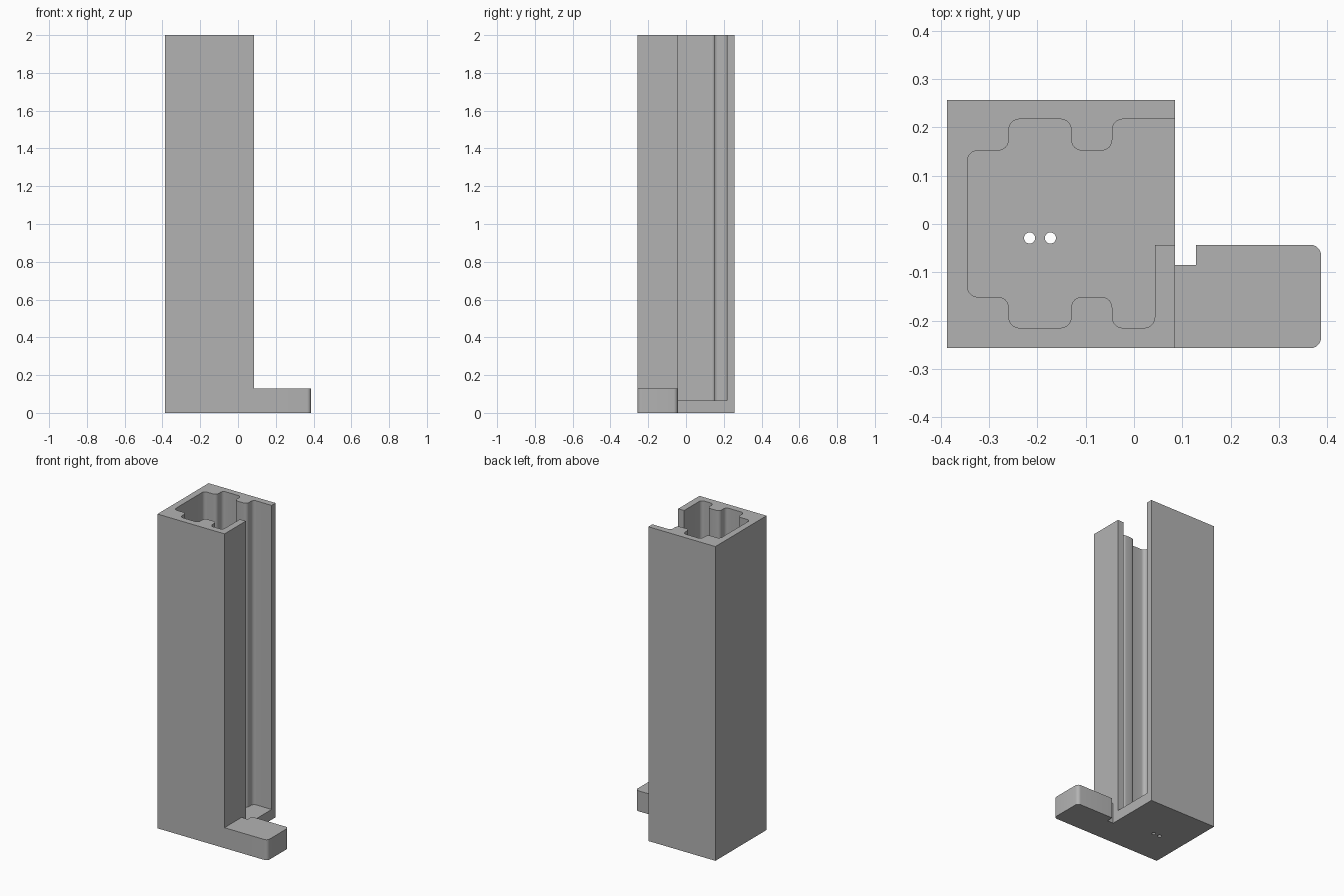
import bpy
import math
from mathutils import Vector

default = bpy.data.objects.get("Cube")
if default:
    bpy.data.objects.remove(default, do_unlink=True)

grey = bpy.data.materials.new("plain grey")
grey.use_nodes = True
grey.diffuse_color = (0.45, 0.45, 0.45, 1)
grey.node_tree.nodes["Principled BSDF"].inputs["Base Color"].default_value = (0.45, 0.45, 0.45, 1)

R = 0.022  # fillet radius


def rounded(points, steps=6):
    """Outline with a fillet at each (x, y, radius) corner."""
    out = []
    for i, (x, y, r) in enumerate(points):
        p = Vector((x, y))
        if r == 0:
            out.append(p)
            continue
        a = (Vector(points[i - 1][:2]) - p).normalized()
        b = (Vector(points[(i + 1) % len(points)][:2]) - p).normalized()
        centre = p + (a + b) * r
        for k in range(steps + 1):
            t = math.pi / 2 * k / steps
            out.append(centre - b * r * math.cos(t) - a * r * math.sin(t))
    return out


def prism(name, outline, z0, z1):
    """Counter-clockwise outline extruded upward."""
    n = len(outline)
    verts = [(p[0], p[1], z) for z in (z0, z1) for p in outline]
    faces = [list(range(n))[::-1], list(range(n, 2 * n))]
    faces += [(i, (i + 1) % n, (i + 1) % n + n, i + n) for i in range(n)]
    mesh = bpy.data.meshes.new(name)
    mesh.from_pydata(verts, [], faces)
    mesh.materials.append(grey)
    obj = bpy.data.objects.new(name, mesh)
    bpy.context.collection.objects.link(obj)
    return obj


def cut(target, cutter):
    cutter.hide_render = True
    cutter.hide_set(True)
    cutter.display_type = 'WIRE'
    mod = target.modifiers.new(cutter.name, 'BOOLEAN')
    mod.operation = 'DIFFERENCE'
    mod.solver = 'EXACT'
    mod.object = cutter


# Upright column
x0, x1, y0, y1 = -0.387, 0.085, -0.257, 0.257
column = prism("column", [(x0, y0), (x1, y0), (x1, y1), (x0, y1)], 0, 2)

# Notched channel, open on the side above the floor
cavity = [(0.2, 0.217, 0), (-0.045, 0.217, R), (-0.045, 0.152, R), (-0.13, 0.152, R),
          (-0.13, 0.217, R), (-0.259, 0.217, R), (-0.259, 0.152, R), (-0.345, 0.152, R),
          (-0.345, -0.151, R), (-0.259, -0.151, R), (-0.259, -0.215, R), (-0.13, -0.215, R),
          (-0.13, -0.151, R), (-0.045, -0.151, R), (-0.045, -0.215, R), (0.043, -0.215, R),
          (0.043, -0.043, 0), (0.2, -0.043, 0)]
cut(column, prism("channel_cutter", rounded(cavity), 0.065, 2.1))

# Two small holes through the floor
for side, x in (("right", -0.216), ("left", -0.173)):
    ring = [(x + 0.0115 * math.cos(k * math.tau / 24), -0.029 + 0.0115 * math.sin(k * math.tau / 24))
            for k in range(24)]
    cut(column, prism(side + "_hole_cutter", ring, -0.1, 0.2))

# Foot with rounded end and a notch beside the column
prism("foot", rounded([(x1, y0, 0), (0.387, y0, R), (0.387, -0.043, R), (0.128, -0.043, 0),
                       (0.128, -0.085, 0), (x1, -0.085, 0)]), 0, 0.13)

# Smooth fillets, sharp corners
for obj in list(bpy.context.collection.objects):
    if obj.name in ("column", "foot") or obj.name.endswith("_cutter"):
        for poly in obj.data.polygons:
            poly.use_smooth = True
        for edge in obj.data.edges:
            normals = [p.normal for p in obj.data.polygons if edge.key in p.edge_keys]
            edge.use_edge_sharp = len(normals) == 2 and normals[0].angle(normals[1]) > math.radians(30)

# Bake the cuts so the finished column keeps its own shape
bpy.context.view_layer.update()
baked = bpy.data.meshes.new_from_object(column.evaluated_get(bpy.context.evaluated_depsgraph_get()))
column.modifiers.clear()
column.data = baked
for obj in [o for o in bpy.data.objects if o.name.endswith("_cutter")]:
    bpy.data.objects.remove(obj, do_unlink=True)
bpy.ops.object.select_all(action='DESELECT')
column.select_set(True)
bpy.context.view_layer.objects.active = column
bpy.ops.object.shade_smooth_by_angle(angle=math.radians(30))
